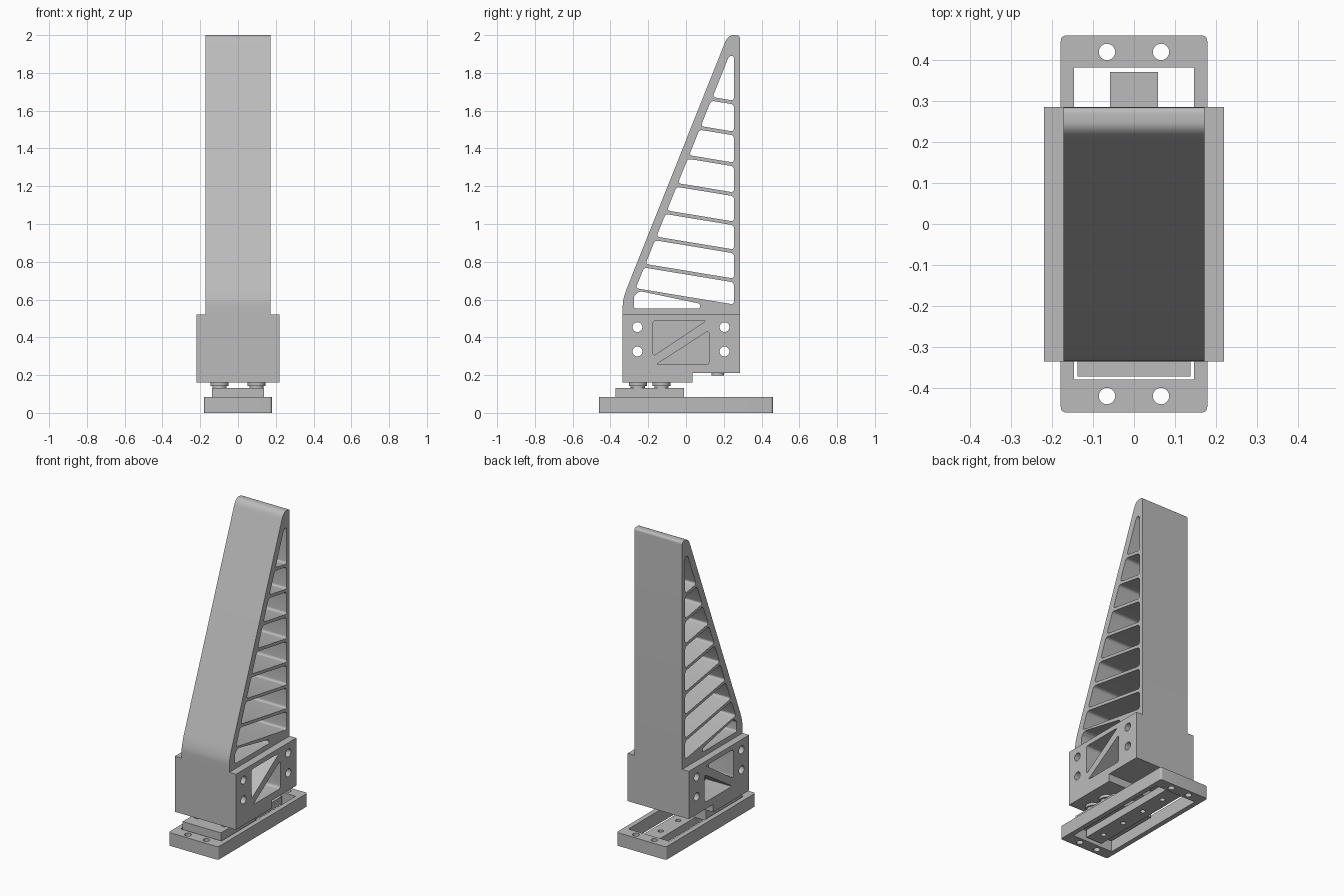
import bpy, bmesh, math
from mathutils import Matrix, Vector

if "Cube" in bpy.data.objects:
    bpy.data.objects.remove(bpy.data.objects["Cube"])

grey = bpy.data.materials.new("satin grey")
grey.diffuse_color = (0.5, 0.5, 0.5, 1)
grey.use_nodes = True
grey.node_tree.nodes["Principled BSDF"].inputs["Base Color"].default_value = grey.diffuse_color


def rounded(points, cut=0.012, steps=5):
    """Polygon with every corner rounded; a point may carry its own cut."""
    out, n = [], len(points)
    for i, p in enumerate(points):
        c = p[2] if len(p) > 2 else cut
        v = Vector(p[:2])
        if c == 0:
            out.append(v)
            continue
        to_a, to_b = Vector(points[i - 1][:2]) - v, Vector(points[(i + 1) % n][:2]) - v
        a = v + to_a.normalized() * min(c, to_a.length * 0.45)
        b = v + to_b.normalized() * min(c, to_b.length * 0.45)
        for k in range(steps + 1):
            t = k / steps
            out.append(a * (1 - t) ** 2 + v * 2 * t * (1 - t) + b * t * t)
    return out


def circle(a, b, r, n=24):
    return [Vector((a + r * math.cos(2 * math.pi * i / n),
                    b + r * math.sin(2 * math.pi * i / n))) for i in range(n)]


def rect(a0, a1, b0, b1):
    return [(a0, b0), (a1, b0), (a1, b1), (a0, b1)]


def prism(name, loops, lo, hi, side=False):
    """Extrude an outline with holes along z, or along x when side is set."""
    curve = bpy.data.curves.new(name, 'CURVE')
    curve.dimensions, curve.fill_mode = '2D', 'BOTH'
    curve.extrude = (hi - lo) / 2
    for loop in loops:
        s = curve.splines.new('POLY')
        s.points.add(len(loop) - 1)
        s.use_cyclic_u = True
        for q, p in zip(s.points, loop):
            q.co = (p[0], p[1], 0, 1)
    tmp = bpy.data.objects.new("tmp", curve)
    bpy.context.collection.objects.link(tmp)
    bpy.context.view_layer.update()
    deps = bpy.context.evaluated_depsgraph_get()
    mesh = bpy.data.meshes.new_from_object(tmp.evaluated_get(deps))
    bpy.data.objects.remove(tmp)
    mesh.transform(Matrix.Translation((0, 0, (lo + hi) / 2)))
    if side:
        mesh.transform(Matrix(((0, 0, 1, 0), (1, 0, 0, 0), (0, 1, 0, 0), (0, 0, 0, 1))))
    bm = bmesh.new()
    bm.from_mesh(mesh)
    bmesh.ops.remove_doubles(bm, verts=bm.verts, dist=1e-5)
    bmesh.ops.recalc_face_normals(bm, faces=bm.faces)
    bm.to_mesh(mesh)
    bm.free()
    mesh.materials.clear()
    mesh.materials.append(grey)
    ob = bpy.data.objects.new(name, mesh)
    bpy.context.collection.objects.link(ob)
    return ob


def smooth(ob):
    bpy.ops.object.select_all(action='DESELECT')
    ob.select_set(True)
    bpy.context.view_layer.objects.active = ob
    bpy.ops.object.shade_smooth_by_angle(angle=math.radians(30))


# Pedal arm: tapered side profile with a ladder of slanted openings
BACK, SLOPE, RIB, DROP = 0.254, 2.49, 0.02, 0.165


def inner_y(z):
    return -0.158 + (z - 0.929) / SLOPE


def left_end(z_right):
    """Where a slanted rib edge meets the inside of the sloping front wall."""
    # z = z_right + DROP * (BACK - y), y = inner_y(z)
    y = (-0.158 + (z_right + DROP * BACK - 0.929) / SLOPE) / (1 + DROP / SLOPE)
    return (y, z_right + DROP * (BACK - y))


outline = rounded([(-0.335, 0.52, 0), (0.285, 0.52, 0), (0.285, 2.0, 0.018),
                   (0.222, 2.0, 0.045), (-0.335, 0.605, 0.07)], steps=8)
loops = [outline]
ribs = [0.574, 0.711, 0.865, 1.013, 1.167, 1.325, 1.489, 1.653]
for low, high in zip(ribs, ribs[1:]):
    top = high - RIB
    loops.append(rounded([left_end(low), (BACK, low), (BACK, top), left_end(top)], 0.018))
loops.append(rounded([left_end(ribs[-1]), (BACK, ribs[-1]), (BACK, 1.89),
                      (inner_y(1.89), 1.89)], 0.018))
loops.append(rounded([(-0.276, 0.553), (0.075, 0.553), (0.075, 0.578),
                      (-0.245, 0.645), (-0.276, 0.62)], 0.014))
smooth(prism("pedal_arm", loops, -0.172, 0.172, side=True))

# Mounting block: stepped underside and four cross holes
block_outline = [(-0.335, 0.16), (0.035, 0.16), (0.035, 0.21), (0.285, 0.21),
                 (0.285, 0.521), (-0.335, 0.521)]
bolt_holes = [circle(y, z, 0.026) for y in (-0.257, 0.204) for z in (0.325, 0.454)]
block = prism("mounting_block", [block_outline] + bolt_holes, -0.22, 0.22, side=True)

# Triangular pockets on both sides, leaving a diagonal brace and a centre web
pockets = [rounded([(-0.175, 0.30), (0.11, 0.49), (-0.175, 0.49)], 0.02),
           rounded([(0.122, 0.255), (0.122, 0.437), (-0.16, 0.255)], 0.02)]
for lo, hi in ((0.04, 0.3), (-0.3, -0.04)):
    cutter = prism("pocket_cutter", pockets, lo, hi, side=True)
    cutter.hide_render = True
    mod = block.modifiers.new("pockets", 'BOOLEAN')
    mod.object, mod.operation, mod.solver = cutter, 'DIFFERENCE', 'EXACT'
    bpy.context.view_layer.objects.active = block
    bpy.ops.object.modifier_apply(modifier=mod.name)
    bpy.data.objects.remove(cutter)
smooth(block)

# Base frame with corner holes
frame_holes = [circle(x, y, 0.02) for x in (-0.066, 0.066) for y in (-0.42, 0.42)]
smooth(prism("base_frame", [rounded(rect(-0.179, 0.179, -0.46, 0.46), 0.015),
                            rect(-0.147, 0.147, -0.38, 0.382)] + frame_holes, 0, 0.085))

# Sensor bar inside the frame and the plate that carries the block
bar_holes = [circle(0, y, 0.016) for y in (-0.28, -0.1, 0.08, 0.26)]
smooth(prism("sensor_bar", [rect(-0.058, 0.058, -0.367, 0.371)] + bar_holes, 0.015, 0.065))
screws = [(x, y) for x in (-0.098, 0.098) for y in (-0.255, -0.13)]
smooth(prism("carrier_plate", [rect(-0.138, 0.138, -0.372, -0.01)]
             + [circle(x, y, 0.018) for x, y in screws], 0.065, 0.132))

# Screw spacers between plate and block, and the rear stop pad
for x, y in screws:
    smooth(prism("spacer_neck", [circle(x, y, 0.038)], 0.132, 0.142))
    smooth(prism("spacer_head", [circle(x, y, 0.048)], 0.142, 0.16))
smooth(prism("stop_pad", [circle(0, 0.168, 0.033)], 0.198, 0.21))
